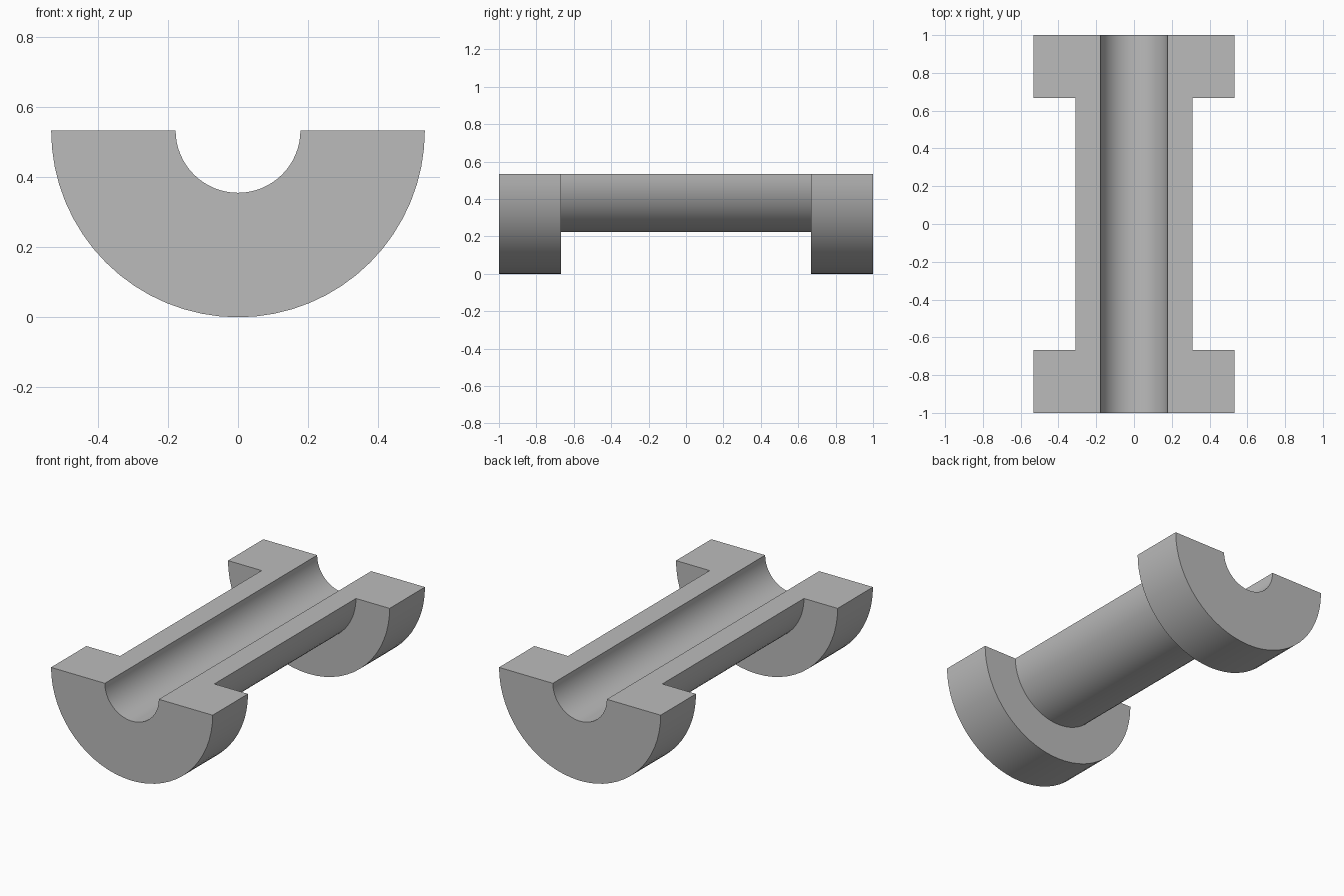
import bpy
import bmesh
import math

cube = bpy.data.objects.get("Cube")
if cube:
    bpy.data.objects.remove(cube, do_unlink=True)

# Main dimensions
FLANGE_R, SHAFT_R, BORE_R = 0.533, 0.311, 0.178
END_Y, FLANGE_Y = 1.0, 0.667
SEGMENTS = 32

grey = bpy.data.materials.new("plain_grey")
grey.use_nodes = True
colour = (0.5, 0.5, 0.5, 1.0)
grey.diffuse_color = colour
grey.node_tree.nodes["Principled BSDF"].inputs["Base Color"].default_value = colour

# Half section of the spool as (radius, y), closed around the wall
half = [(BORE_R, END_Y), (FLANGE_R, END_Y), (FLANGE_R, FLANGE_Y), (SHAFT_R, FLANGE_Y)]
profile = half + [(r, -y) for r, y in reversed(half)]

# Sweep the section through the lower half turn about the y axis
bm = bmesh.new()
rings = []
for i in range(SEGMENTS + 1):
    a = math.pi * i / SEGMENTS
    rings.append([bm.verts.new((r * math.cos(a), y, FLANGE_R - r * math.sin(a)))
                  for r, y in profile])
count = len(profile)
for near, far in zip(rings, rings[1:]):
    for j in range(count):
        k = (j + 1) % count
        bm.faces.new((near[j], near[k], far[k], far[j]))

# Flat cut faces on top
bm.faces.new(rings[0])
bm.faces.new(rings[-1])
bmesh.ops.recalc_face_normals(bm, faces=bm.faces[:])

mesh = bpy.data.meshes.new("half_spool")
bm.to_mesh(mesh)
bm.free()
mesh.materials.append(grey)
spool = bpy.data.objects.new("half_spool", mesh)
bpy.context.collection.objects.link(spool)

# Smooth curved walls, sharp rims
bpy.ops.object.select_all(action="DESELECT")
spool.select_set(True)
bpy.context.view_layer.objects.active = spool
bpy.ops.object.shade_smooth_by_angle(angle=math.radians(30))
